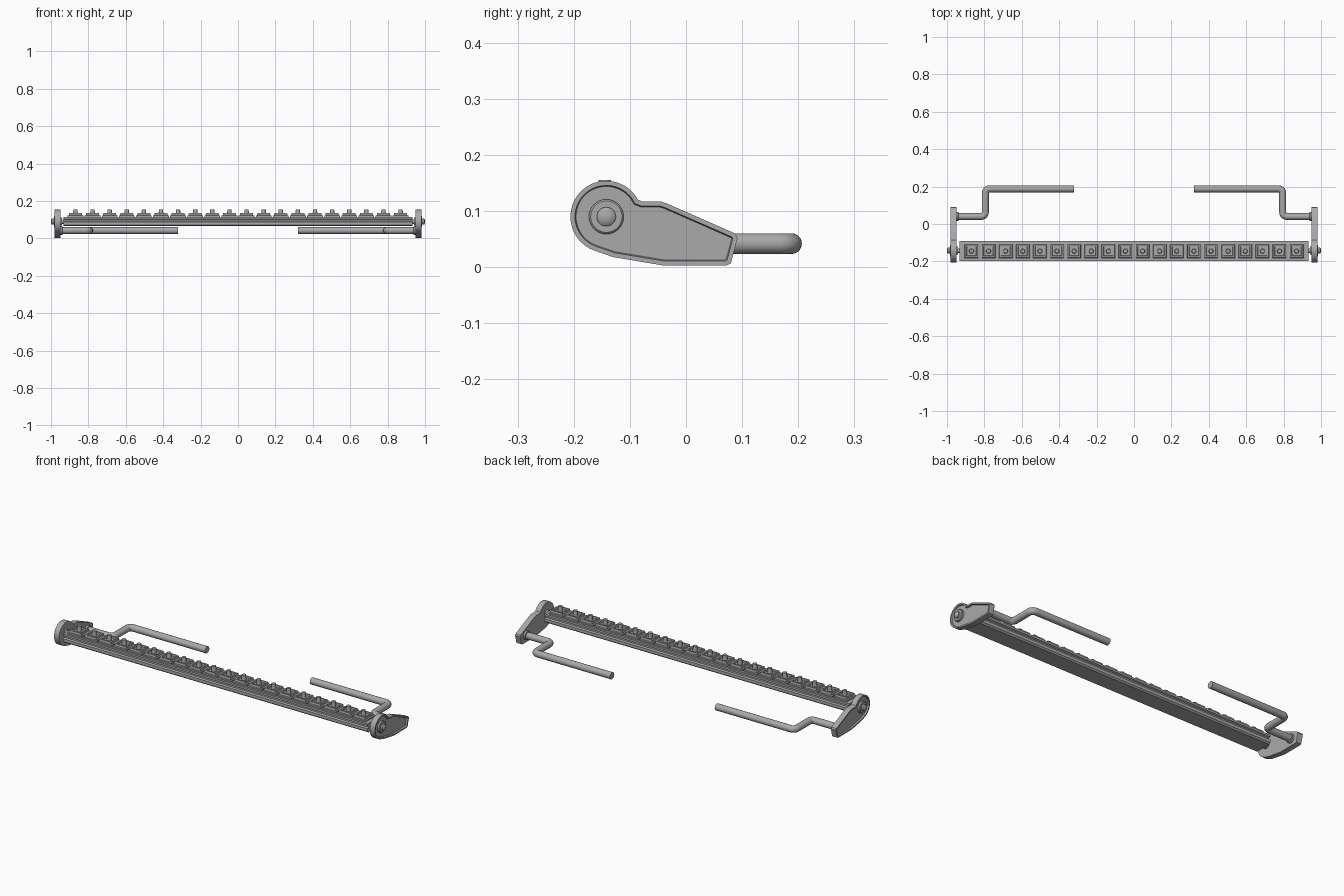
import bpy, bmesh, math
from mathutils import Vector

cube = bpy.data.objects.get("Cube")
if cube:
    bpy.data.objects.remove(cube, do_unlink=True)

grey = bpy.data.materials.new("steel grey")
grey.use_nodes = True
COLOUR = (0.4, 0.4, 0.4, 1)
grey.diffuse_color = COLOUR
grey.node_tree.nodes["Principled BSDF"].inputs["Base Color"].default_value = COLOUR

HUB_Y, HUB_Z = -0.142, 0.09


def finish(name, bm, smooth=False):
    bmesh.ops.recalc_face_normals(bm, faces=bm.faces)
    mesh = bpy.data.meshes.new(name)
    bm.to_mesh(mesh)
    bm.free()
    mesh.materials.append(grey)
    ob = bpy.data.objects.new(name, mesh)
    bpy.context.collection.objects.link(ob)
    if smooth:
        bpy.ops.object.select_all(action='DESELECT')
        ob.select_set(True)
        bpy.context.view_layer.objects.active = ob
        bpy.ops.object.shade_smooth_by_angle(angle=math.radians(35))
    return ob


def extrude_x(bm, outline, x0, x1):
    """Prism along x from a (y, z) outline; returns the cap at x1."""
    face = bm.faces.new([bm.verts.new((x0, y, z)) for y, z in outline])
    geom = bmesh.ops.extrude_face_region(bm, geom=[face], use_keep_orig=True)["geom"]
    bmesh.ops.translate(bm, vec=(x1 - x0, 0, 0),
                        verts=[g for g in geom if isinstance(g, bmesh.types.BMVert)])
    return [g for g in geom if isinstance(g, bmesh.types.BMFace)][0]


def lathe_x(name, profile, y, z, side, segments=32):
    """Turned part along x from (x, radius) pairs."""
    bm = bmesh.new()
    rings = []
    for x, r in profile:
        rings.append([bm.verts.new((side * x, y + r * math.cos(a), z + r * math.sin(a)))
                      for a in (math.tau * i / segments for i in range(segments))])
    for a, b in zip(rings, rings[1:]):
        for i in range(segments):
            j = (i + 1) % segments
            bm.faces.new((a[i], a[j], b[j], b[i]))
    bm.faces.new(rings[0])
    bm.faces.new(rings[-1])
    return finish(name, bm, True)


# Long beam with a groove along the front and back
bm = bmesh.new()
half = [(0.045, 0.065), (0.053, 0.072), (0.053, 0.088), (0.044, 0.092),
        (0.044, 0.1), (0.053, 0.104), (0.053, 0.115)]
outline = [(-0.145 + y, z) for y, z in half] + [(-0.145 - y, z) for y, z in reversed(half)]
extrude_x(bm, outline, -0.932, 0.932)
finish("beam", bm)


# Row of stepped pads, each with a sunken tray and a stud
def square_ring(bm, x, size, z):
    return [bm.verts.new((x + sx * size, -0.145 + sy * size, z))
            for sx, sy in ((-1, -1), (1, -1), (1, 1), (-1, 1))]


STEPS = [(0.042, 0.114), (0.042, 0.122), (0.036, 0.124), (0.034, 0.135),
         (0.026, 0.135), (0.024, 0.127)]
pads, studs = bmesh.new(), bmesh.new()
for n in range(20):
    x = (n - 9.5) * 0.0915
    rings = [square_ring(pads, x, s, z) for s, z in STEPS]
    for a, b in zip(rings, rings[1:]):
        for i in range(4):
            j = (i + 1) % 4
            pads.faces.new((a[i], a[j], b[j], b[i]))
    pads.faces.new(rings[0])
    pads.faces.new(rings[-1])
    new = bmesh.ops.create_cone(studs, cap_ends=True, segments=16, radius1=0.013,
                                radius2=0.011, depth=0.029)["verts"]
    bmesh.ops.translate(studs, verts=new, vec=(x, -0.145, 0.1405))
finish("pads", pads)
finish("pad_studs", studs, True)

# End plate outline: round head running into a tapering tail
head = [(HUB_Y + 0.064 * math.cos(a), HUB_Z + 0.064 * math.sin(a))
        for a in (math.radians(28 + 222 * i / 30) for i in range(31))]
tail = [(-0.13, 0.018), (-0.04, 0.003), (0.072, 0.003), (0.08, 0.007), (0.092, 0.052),
        (0.088, 0.06), (-0.035, 0.114), (-0.045, 0.117), (-0.078, 0.117)]

for side, label in ((-1, "right"), (1, "left")):
    # End plate with a raised rim on the outer face
    bm = bmesh.new()
    cap = extrude_x(bm, head + tail, side * 0.95, side * 0.981)
    bm.normal_update()
    bmesh.ops.recalc_face_normals(bm, faces=bm.faces)
    bmesh.ops.inset_region(bm, faces=[cap], thickness=0.008, use_even_offset=True)
    bmesh.ops.inset_region(bm, faces=[cap], thickness=0.002, use_even_offset=True)
    bmesh.ops.translate(bm, verts=cap.verts, vec=(-side * 0.008, 0, 0))
    finish(label + "_end_plate", bm, True)

    # Pivot bolt through the plate into the beam
    lathe_x(label + "_pivot_bolt",
            [(0.925, 0.012), (0.94, 0.012), (0.94, 0.022), (0.951, 0.022), (0.951, 0.031),
             (0.982, 0.031), (0.985, 0.028), (0.985, 0.017), (0.994, 0.017),
             (0.998, 0.012), (1.0, 0.005)], HUB_Y, HUB_Z, side)

    # Collar where the handle meets the plate
    lathe_x(label + "_collar", [(0.938, 0.018), (0.94, 0.024), (0.952, 0.024)],
            0.04, 0.042, side)

    # Cranked handle: tube swept along a path with rounded corners
    corners = [Vector((side * x, y, 0.042)) for x, y in
               ((0.952, 0.04), (0.795, 0.04), (0.795, 0.188), (0.32, 0.188))]
    path = [corners[0]]
    for k in (1, 2):
        before = (corners[k - 1] - corners[k]).normalized() * 0.022
        after = (corners[k + 1] - corners[k]).normalized() * 0.022
        for i in range(6):
            a = math.pi / 2 * i / 5
            path.append(corners[k] + before * (1 - math.sin(a)) + after * (1 - math.cos(a)))
    path.append(corners[3])
    bm = bmesh.new()
    rings = []
    for i, p in enumerate(path):
        t = (path[min(i + 1, len(path) - 1)] - path[max(i - 1, 0)]).normalized()
        across = t.cross(Vector((0, 0, 1)))
        rings.append([bm.verts.new(p + 0.0185 * (across * math.cos(a) + Vector((0, 0, math.sin(a)))))
                      for a in (math.tau * s / 20 for s in range(20))])
    for a, b in zip(rings, rings[1:]):
        for i in range(20):
            j = (i + 1) % 20
            bm.faces.new((a[i], a[j], b[j], b[i]))
    bm.faces.new(rings[0])
    bm.faces.new(rings[-1])
    finish(label + "_handle", bm, True)
